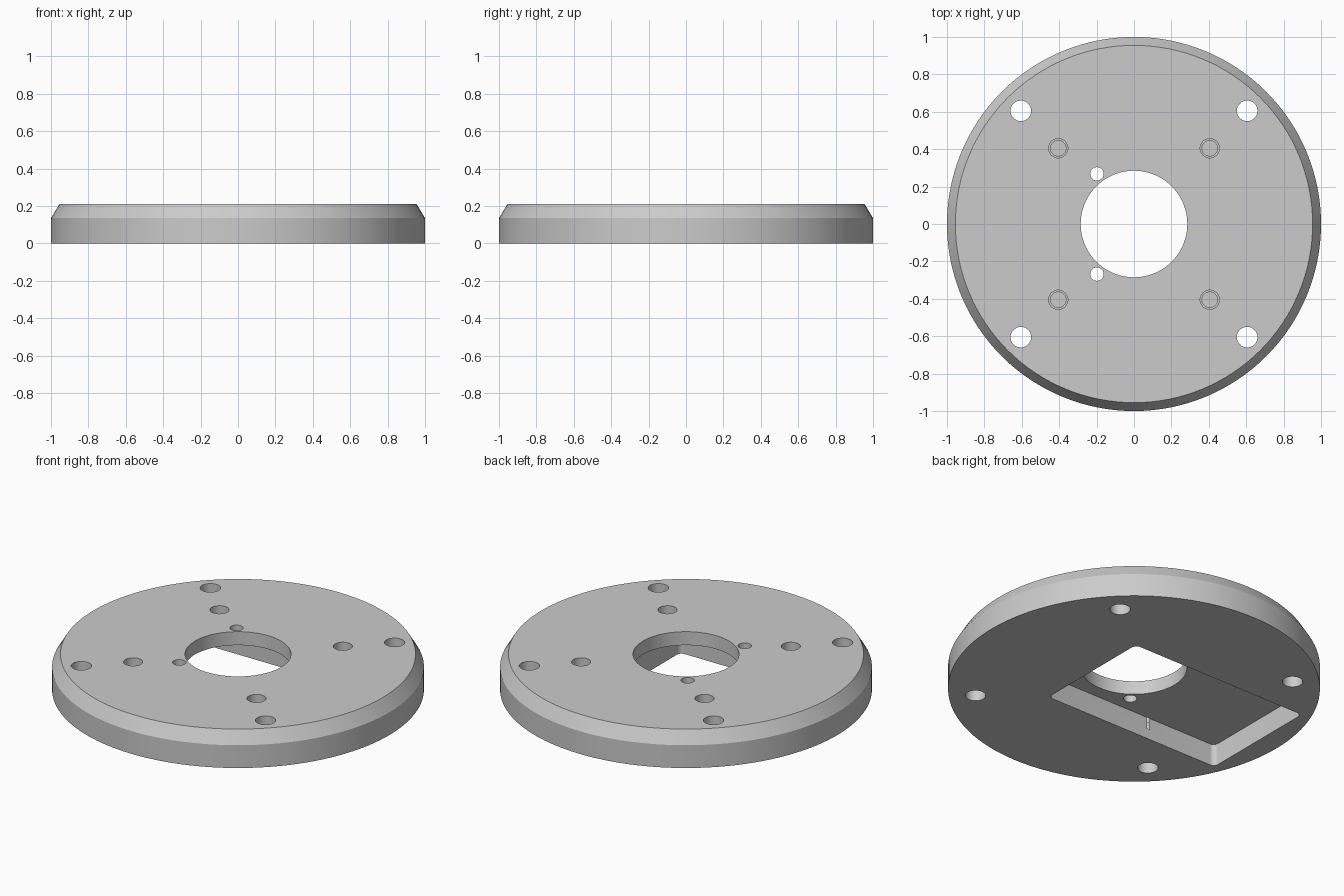
import bpy
import bmesh
import math

HEIGHT = 0.21
POCKET_TOP = 0.13

old = bpy.data.objects.get("Cube")
if old:
    bpy.data.objects.remove(old, do_unlink=True)

grey = bpy.data.materials.new("plain grey")
grey.use_nodes = True
colour = (0.6, 0.6, 0.6, 1)
grey.diffuse_color = colour
grey.node_tree.nodes["Principled BSDF"].inputs["Base Color"].default_value = colour


def make_object(name, bm):
    bmesh.ops.recalc_face_normals(bm, faces=bm.faces)
    mesh = bpy.data.meshes.new(name)
    bm.to_mesh(mesh)
    bm.free()
    mesh.materials.append(grey)
    obj = bpy.data.objects.new(name, mesh)
    bpy.context.collection.objects.link(obj)
    return obj


def extrude_outline(name, points, bottom, top):
    bm = bmesh.new()
    face = bm.faces.new([bm.verts.new((x, y, bottom)) for x, y in points])
    result = bmesh.ops.extrude_face_region(bm, geom=[face])
    verts = [v for v in result["geom"] if isinstance(v, bmesh.types.BMVert)]
    bmesh.ops.translate(bm, verts=verts, vec=(0, 0, top - bottom))
    return make_object(name, bm)


def arc(x, y, radius, start, step, count):
    return [(x + radius * math.cos(start + step * i),
             y + radius * math.sin(start + step * i)) for i in range(count)]


def turned(name, profile, x=0, y=0, sides=32):
    """Solid of revolution from (radius, height) pairs, closed at both ends."""
    bm = bmesh.new()
    rings = [[bm.verts.new((px, py, z)) for px, py in arc(x, y, r, 0, math.tau / sides, sides)]
             for r, z in profile]
    for low, high in zip(rings, rings[1:]):
        for i in range(sides):
            j = (i + 1) % sides
            bm.faces.new((low[i], low[j], high[j], high[i]))
    bm.faces.new(rings[0])
    bm.faces.new(rings[-1])
    return make_object(name, bm)


def through_hole(x, y, radius, sides=32):
    return turned("hole_cutter", [(radius, -0.1), (radius, HEIGHT + 0.1)], x, y, sides)


# Round plate with a bevelled upper rim
plate = turned("round_plate", [(1, 0), (1, 0.135), (0.955, HEIGHT)], sides=128)

# Rounded rectangular pocket in the underside, reaching towards -x
left, right, half_depth, corner = 0.294, -0.87, 0.3645, 0.03
outline = []
for k, (sx, sy) in enumerate([(1, 1), (-1, 1), (-1, -1), (1, -1)]):
    x = left - corner if sx > 0 else right + corner
    y = sy * (half_depth - corner)
    outline += arc(x, y, corner, k * math.pi / 2, math.pi / 16, 9)
cutters = [extrude_outline("pocket_cutter", outline, -0.1, POCKET_TOP)]

# Centre bore and the two small holes beside it
cutters.append(through_hole(0, 0, 0.285, 96))
for side in (-1, 1):
    cutters.append(through_hole(-0.198, side * 0.268, 0.036))

# Four mounting holes and four stepped blind holes
for sx in (-1, 1):
    for sy in (-1, 1):
        cutters.append(through_hole(sx * 0.605, sy * 0.605, 0.055))
        cutters.append(turned("blind_hole_cutter",
                              [(0.0415, 0.062), (0.0415, 0.14), (0.0515, 0.14),
                               (0.0515, HEIGHT + 0.1)], sx * 0.405, sy * 0.405))

# Cut everything out of the plate
bpy.context.view_layer.objects.active = plate
for cutter in cutters:
    cutter.hide_render = True
    mod = plate.modifiers.new("cut", "BOOLEAN")
    mod.operation = "DIFFERENCE"
    mod.solver = "EXACT"
    mod.object = cutter
    bpy.ops.object.modifier_apply(modifier=mod.name)
    bpy.data.objects.remove(cutter, do_unlink=True)

bpy.ops.object.select_all(action="DESELECT")
plate.select_set(True)
bpy.ops.object.shade_smooth_by_angle(angle=math.radians(25))
